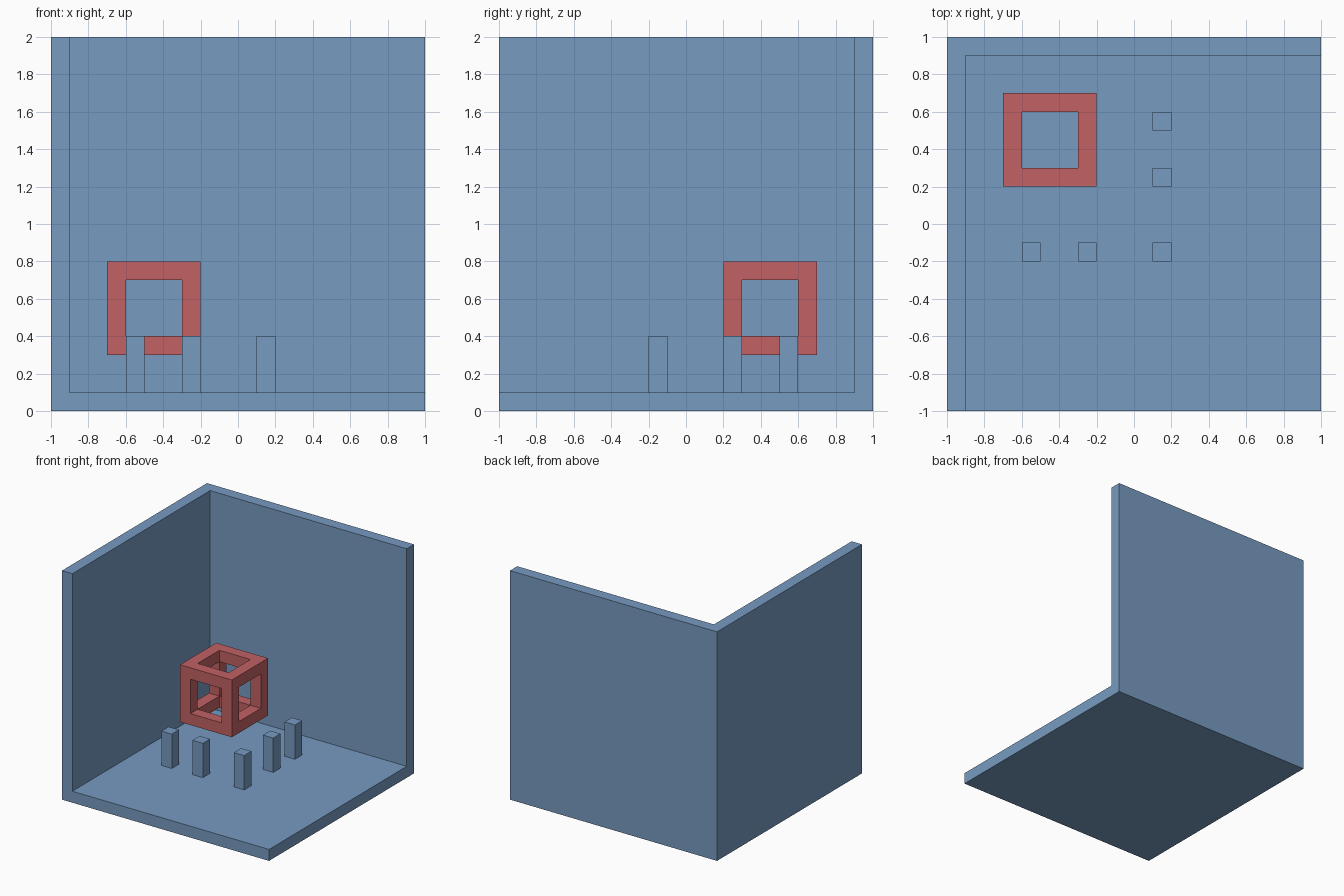
import bpy
import bmesh
from mathutils import Matrix, Vector

if "Cube" in bpy.data.objects:
    bpy.data.objects.remove(bpy.data.objects["Cube"], do_unlink=True)


def make_material(name, rgb):
    mat = bpy.data.materials.new(name)
    mat.use_nodes = True
    mat.diffuse_color = (*rgb, 1)
    mat.node_tree.nodes["Principled BSDF"].inputs["Base Color"].default_value = (*rgb, 1)
    return mat


blue = make_material("soft_blue", (0.184, 0.328, 0.533))
red = make_material("soft_red", (0.533, 0.119, 0.127))


def box_mesh(lo, hi):
    """Return a bmesh box spanning two opposite corners."""
    lo, hi = Vector(lo), Vector(hi)
    bm = bmesh.new()
    bmesh.ops.create_cube(
        bm, size=1,
        matrix=Matrix.Translation((lo + hi) / 2) @ Matrix.Diagonal((*(hi - lo), 1)))
    bm.normal_update()
    return bm


def add_object(name, bm, mat):
    mesh = bpy.data.meshes.new(name)
    bm.to_mesh(mesh)
    bm.free()
    mesh.materials.append(mat)
    obj = bpy.data.objects.new(name, mesh)
    bpy.context.scene.collection.objects.link(obj)
    return obj


# Room corner: a box without its top, front and left faces, thickened inward
bm = box_mesh((-1, -1, 0), (1, 1, 2))
open_faces = [f for f in bm.faces
              if f.normal.x > 0.5 or f.normal.y < -0.5 or f.normal.z > 0.5]
bmesh.ops.delete(bm, geom=open_faces, context='FACES')
room = add_object("room_corner", bm, blue)
thick = room.modifiers.new("wall_thickness", 'SOLIDIFY')
thick.thickness = 0.1
thick.offset = -1
thick.use_even_offset = True

# Floating cube frame: inset each side, push the openings inward and weld them
bm = box_mesh((-0.7, 0.2, 0.3), (-0.2, 0.7, 0.8))
sides = list(bm.faces)
bmesh.ops.inset_individual(bm, faces=sides, thickness=0.1, use_even_offset=True)
for side in sides:
    inward = -0.1 * side.normal
    hole = bmesh.ops.extrude_discrete_faces(bm, faces=[side])["faces"][0]
    bmesh.ops.translate(bm, verts=hole.verts, vec=inward)
    bmesh.ops.delete(bm, geom=[hole], context='FACES_ONLY')
bmesh.ops.remove_doubles(bm, verts=bm.verts, dist=0.001)
bmesh.ops.recalc_face_normals(bm, faces=bm.faces)
add_object("cube_frame", bm, red)

# Short square posts standing on the floor
posts = [(-0.55, -0.15), (-0.25, -0.15), (0.15, -0.15), (0.15, 0.25), (0.15, 0.55)]
for i, (x, y) in enumerate(posts, 1):
    bm = box_mesh((x - 0.05, y - 0.05, 0.1), (x + 0.05, y + 0.05, 0.4))
    add_object(f"floor_post_{i}", bm, blue)
